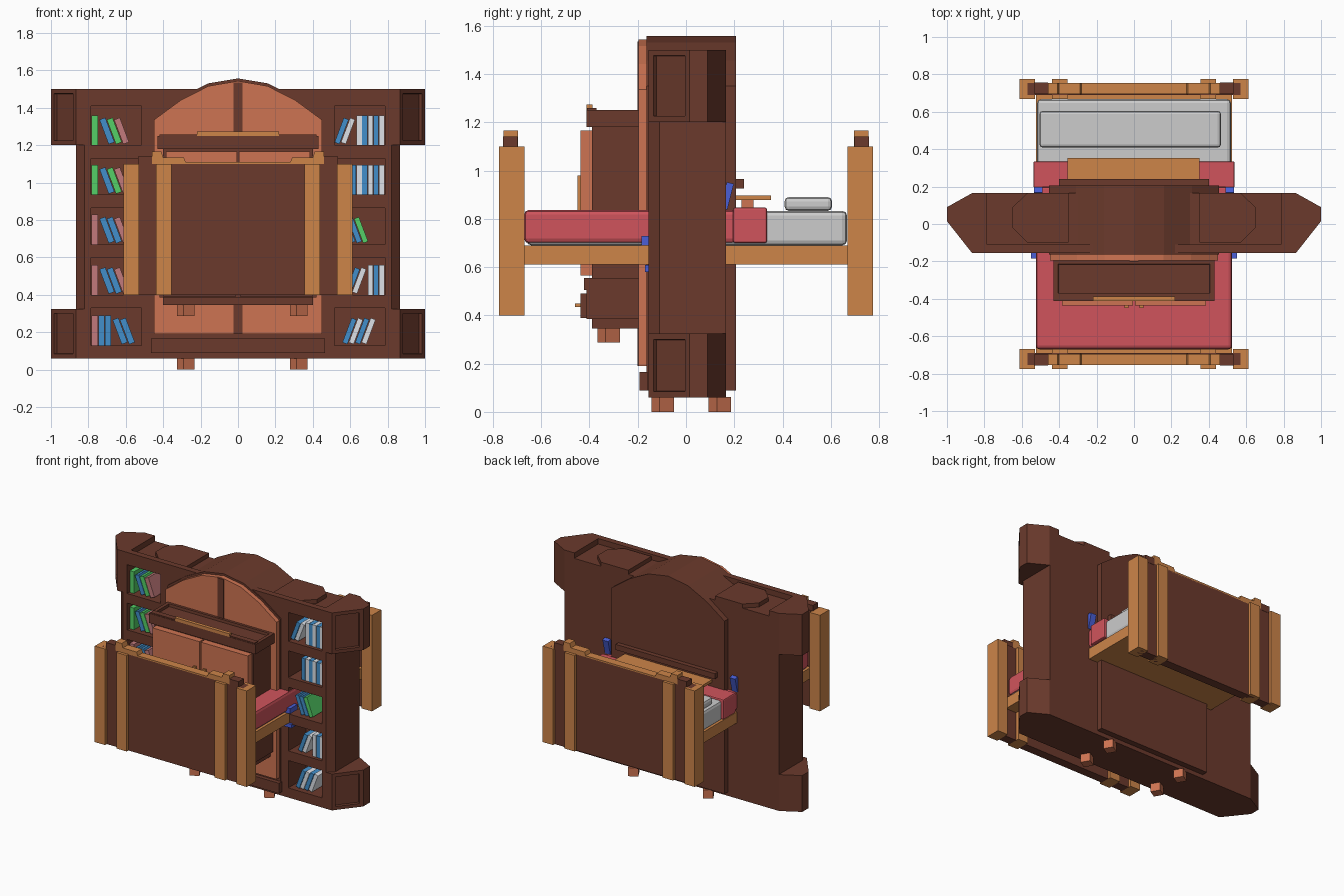
import bpy, bmesh, math
from mathutils import Matrix, Vector

cube = bpy.data.objects.get("Cube")
if cube:
    bpy.data.objects.remove(cube, do_unlink=True)


def material(name, hexcode):
    rgb = [int(hexcode[i:i + 2], 16) / 255 for i in (0, 2, 4)]
    col = [c / 12.92 if c < 0.04 else ((c + 0.055) / 1.055) ** 2.4 for c in rgb] + [1]
    m = bpy.data.materials.new(name)
    m.use_nodes = True
    m.diffuse_color = col
    m.node_tree.nodes["Principled BSDF"].inputs["Base Color"].default_value = col
    return m


BROWN = material("dark brown wood", "6B3A2C")
OAK = material("golden wood", "CD8549")
TERRA = material("reddish wood", "CE7452")
RED = material("red blanket", "D0545C")
GREY = material("grey linen", "CCCCCC")
BLUE = material("royal blue", "4A5FD6")
SKY = material("sky blue", "428FCB")
PINK = material("dusty pink", "C27A7C")
GREEN = material("bright green", "55D067")
WHITE = material("off white", "E4E8EE")


def finish(name, bm, mat):
    bmesh.ops.recalc_face_normals(bm, faces=bm.faces)
    me = bpy.data.meshes.new(name)
    bm.to_mesh(me)
    bm.free()
    me.materials.append(mat)
    ob = bpy.data.objects.new(name, me)
    bpy.context.collection.objects.link(ob)
    return ob


def box(name, mat, x0, x1, y0, y1, z0, z1, bevel=0, rot=None):
    bm = bmesh.new()
    bmesh.ops.create_cube(bm, size=1)
    bmesh.ops.scale(bm, vec=(abs(x1 - x0), y1 - y0, z1 - z0), verts=bm.verts)
    if bevel:
        bmesh.ops.bevel(bm, geom=bm.edges[:], offset=bevel, segments=2,
                        profile=0.5, affect='EDGES')
    if rot:
        bmesh.ops.transform(bm, matrix=rot, verts=bm.verts)
    bmesh.ops.translate(bm, vec=((x0 + x1) / 2, (y0 + y1) / 2, (z0 + z1) / 2), verts=bm.verts)
    return finish(name, bm, mat)


def prism(name, mat, pts, a, b, axis='z', panel=None):
    """Extrude a 2D outline along z (plan) or y (elevation); panel insets faces."""
    bm = bmesh.new()
    place = (lambda p: (p[0], p[1], a)) if axis == 'z' else (lambda p: (p[0], a, p[1]))
    face = bm.faces.new([bm.verts.new(place(p)) for p in pts])
    ext = bmesh.ops.extrude_face_region(bm, geom=[face])
    move = (0, 0, b - a) if axis == 'z' else (0, b - a, 0)
    bmesh.ops.translate(bm, vec=move, verts=[v for v in ext['geom'] if isinstance(v, bmesh.types.BMVert)])
    bmesh.ops.recalc_face_normals(bm, faces=bm.faces)
    if panel:
        bm.normal_update()
        chosen = [f for f in bm.faces if panel(f.normal)]
        bmesh.ops.inset_individual(bm, faces=chosen, thickness=0.035, depth=0)
        bmesh.ops.inset_individual(bm, faces=chosen, thickness=0.002, depth=-0.02)
    return finish(name, bm, mat)


def flip(pts, s):
    return [(s * x, y) for x, y in pts]


# Bookcase carcass
FRONT, BACK = -0.155, 0.165
box("bookcase_back", BROWN, -0.865, 0.865, 0.05, BACK, 0.06, 1.46)
box("bookcase_core", BROWN, -0.515, 0.515, FRONT, BACK, 0.06, 1.46)
box("bookcase_header", BROWN, -0.865, 0.865, FRONT, -0.11, 1.41, 1.5)
stile = [(0.785, FRONT), (0.82, FRONT), (0.865, -0.11), (0.865, BACK), (0.785, BACK)]
corner = [(0.785, FRONT), (0.866, FRONT), (1, 0.015), (1, 0.09), (0.866, BACK), (0.785, BACK)]
plate = [(0.35, -0.1), (0.57, -0.1), (0.65, -0.02), (0.65, 0.09), (0.57, BACK), (0.35, BACK)]
FLOORS = [1.2, 0.935, 0.67, 0.4, 0.13]
for s, side in ((-1, "right"), (1, "left")):
    prism(side + "_stile", BROWN, flip(stile, s), 0.06, 1.46)
    prism(side + "_top_plate", BROWN, flip(plate, s), 1.46, 1.49)
    for end, z0, z1 in (("upper", 1.2, 1.5), ("lower", 0.06, 0.325)):
        prism(f"{side}_{end}_corner", BROWN, flip(corner, s), z0, z1,
              panel=lambda n: n.y < -0.3 and abs(n.x) > 0.3)
    for z in FLOORS:
        box(side + "_shelf", BROWN, s * 0.5, s * 0.8, FRONT, 0.06, z - 0.07, z)
    box(side + "_alcove_top", BROWN, s * 0.5, s * 0.8, FRONT, 0.06, 1.41, 1.46)

# Books: listed from the outer edge inward, lower case leans, a space is a gap
COLOURS = {"g": GREEN, "s": SKY, "p": PINK, "w": WHITE}
ROWS = {-1: ["Gsgp", "Gsgp", "Pssp", "Pssp", "PSSss"],
        1: ["WSWSWws", "WSWSWS", "  gss", "WSWws", " wsws"]}
for s, rows in ROWS.items():
    for row, (z, books) in enumerate(zip(FLOORS, rows)):
        x = 0.782
        lean = s * (-1 if "  " in books else 1)
        for k, ch in enumerate(books):
            if ch == " ":
                x -= 0.04
                continue
            tilt = lean * 0.36 if ch.islower() else 0
            thick = 0.033 if s < 0 else 0.028
            if tilt and not books[k - 1].islower():
                x -= 0.03
            rot = Matrix.Rotation(tilt, 4, 'Y')
            h = 0.14 if tilt else 0.158
            rise = 0.006 if tilt else 0
            box("book", COLOURS[ch.lower()], s * x, s * (x - thick), -0.13, 0.02,
                z + rise, z + rise + h, rot=rot)
            x -= thick + (0.006 if tilt else 0.002)

# Central arched block, its front doors, divider and plinth
half = [(0.455, 1.35), (0.31, 1.455), (0.16, 1.53)]
arch = [(-0.455, 0.09), (0.455, 0.09)] + half + [(0, 1.557)] + flip(half[::-1], -1)
prism("arched_block", BROWN, arch, -0.163, 0.207, axis='y')
door = [(x * 0.985, max(z - 0.014, 0.19)) for x, z in arch]
prism("arched_doors", TERRA, door, -0.196, -0.163, axis='y')
box("door_divider", BROWN, -0.025, 0.025, -0.2, -0.19, 0.19, 1.535)
box("plinth", BROWN, -0.465, 0.465, -0.193, -0.16, 0.09, 0.165)

# Feet of the bookcase and the cabinet
twist = Matrix.Rotation(math.radians(30), 4, 'Z')
for x in (-0.28, 0.324):
    for y, z in ((-0.097, 0), (0.14, 0), (-0.32, 0.287)):
        box("foot", TERRA, x - 0.034, x + 0.034, y - 0.034, y + 0.034, z, z + 0.062, rot=twist)

# Front cabinet
box("cabinet_body", BROWN, -0.4, 0.4, -0.39, -0.19, 0.345, 1.19)
prism("cabinet_cornice", BROWN, [(-0.43, -0.413), (0.43, -0.413), (0.43, -0.19), (-0.43, -0.19)],
      1.18, 1.25, panel=lambda n: n.z > 0.9)
box("cabinet_cornice_lip", BROWN, -0.42, 0.42, -0.41, -0.37, 1.245, 1.258)
box("cabinet_crest", OAK, -0.22, 0.22, -0.413, -0.388, 1.25, 1.273)
box("cabinet_ledge", BROWN, -0.42, 0.42, -0.422, -0.19, 0.505, 0.555)
box("cabinet_drawer_case", BROWN, -0.42, 0.42, -0.413, -0.19, 0.385, 0.505)
for s in (-1, 1):
    box("cabinet_door", TERRA, s * 0.006, s * 0.385, -0.437, -0.385, 0.565, 1.165)
    box("cabinet_door_handle", OAK, s * 0.03, s * 0.05, -0.45, -0.43, 0.8, 0.98)
    box("drawer_front", BROWN, s * 0.01, s * 0.4, -0.437, -0.41, 0.39, 0.49)
    box("drawer_knob", OAK, s * 0.06, s * 0.08, -0.46, -0.435, 0.435, 0.45)

# Bed frame with matching head and foot boards
box("bed_base", OAK, -0.525, 0.525, -0.69, 0.69, 0.61, 0.69)
rail_half = [(0.46, 1.09), (0.46, 1.165), (0.41, 1.165), (0.4, 1.135), (0.29, 1.135), (0.28, 1.11)]
rail = rail_half + flip(rail_half[::-1], -1)
for s, part in ((-1, "footboard"), (1, "headboard")):
    def span(a, b):
        return sorted((s * a, s * b))
    box(part + "_panel", BROWN, -0.57, 0.57, *span(0.69, 0.755), 0.4, 1.1)
    prism(part + "_rail", OAK, rail, *span(0.695, 0.755), axis='y')
    for m in (-1, 1):
        box(part + "_outer_post", OAK, m * 0.53, m * 0.613, *span(0.668, 0.775), 0.4, 1.1)
        box(part + "_inner_post", OAK, m * 0.355, m * 0.438, *span(0.668, 0.775), 0.4, 1.1)
        box(part + "_rail_end", BROWN, m * 0.46, m * 0.535, *span(0.697, 0.757), 1.09, 1.14)

# Bedding
box("mattress", GREY, -0.518, 0.518, -0.66, 0.667, 0.69, 0.833, bevel=0.02)
box("blanket", RED, -0.525, 0.525, -0.67, 0.21, 0.698, 0.837, bevel=0.02)
box("blanket_fold", RED, -0.538, 0.538, 0.195, 0.335, 0.7, 0.847, bevel=0.008)
box("pillow", GREY, -0.505, 0.465, 0.408, 0.605, 0.833, 0.89, bevel=0.018)

# Small shelf and ledge on the rear
box("rear_ledge", BROWN, -0.4, 0.4, 0.2, 0.24, 0.925, 0.965)
box("rear_shelf", OAK, -0.355, 0.35, 0.2, 0.352, 0.877, 0.897)
box("rear_shelf_bracket", TERRA, -0.3, 0.3, 0.23, 0.28, 0.847, 0.877)

# Blue brackets holding the bed in the bookcase
for s in (-1, 1):
    box("front_upper_bracket", BLUE, s * 0.49, s * 0.55, -0.185, -0.1, 0.69, 0.728)
    box("front_lower_bracket", BLUE, s * 0.49, s * 0.55, -0.17, -0.1, 0.58, 0.608)
    box("rear_bracket", BLUE, s * 0.49, s * 0.535, 0.155, 0.185, 0.84, 0.95,
        rot=Matrix.Rotation(-0.25, 4, 'X'))
